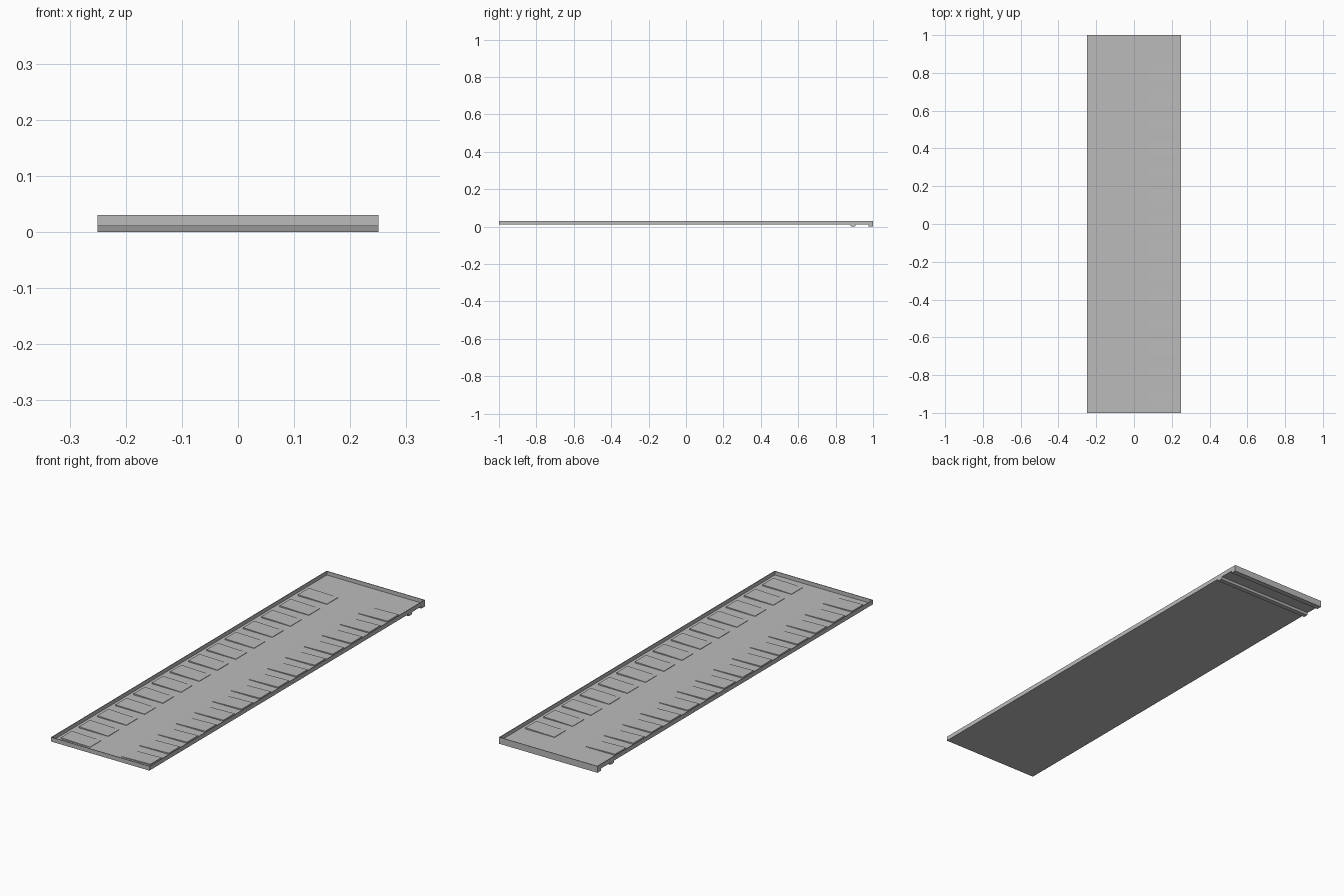
import bpy

if "Cube" in bpy.data.objects:
    bpy.data.objects.remove(bpy.data.objects["Cube"])

grey = bpy.data.materials.new("light_grey")
grey.diffuse_color = (0.5, 0.5, 0.5, 1)
grey.use_nodes = True
grey.node_tree.nodes["Principled BSDF"].inputs["Base Color"].default_value = grey.diffuse_color

HW, HL = 0.25, 1.0          # half width, half length
BASE, FLOOR, TOP = 0.01, 0.0125, 0.03
WALL = 0.003

FACES = [(0, 3, 2, 1), (4, 5, 6, 7), (0, 1, 5, 4),
         (1, 2, 6, 5), (2, 3, 7, 6), (3, 0, 4, 7)]


def make(name, verts, faces):
    mesh = bpy.data.meshes.new(name)
    mesh.from_pydata(verts, [], faces)
    mesh.materials.append(grey)
    obj = bpy.data.objects.new(name, mesh)
    bpy.context.collection.objects.link(obj)
    return obj


def block(name, x0, x1, y0, y1, z0, z_left, z_right, taper=0.0):
    """Box whose top may slope along x and whose underside may narrow in y."""
    a, b = y0 + taper, y1 - taper
    return make(name, [(x0, a, z0), (x1, a, z0), (x1, b, z0), (x0, b, z0),
                       (x0, y0, z_left), (x1, y0, z_right),
                       (x1, y1, z_right), (x0, y1, z_left)], FACES)


# Shallow tray: outer shell, rim, inner walls and floor in one mesh
rings = [(HW, HL, BASE), (HW, HL, TOP),
         (HW - WALL, HL - WALL, TOP), (HW - WALL, HL - WALL, FLOOR)]
verts = [(sx * x, sy * y, z) for x, y, z in rings
         for sx, sy in ((-1, -1), (1, -1), (1, 1), (-1, 1))]
faces = [(3, 2, 1, 0), (12, 13, 14, 15)]
for r in range(3):
    for i in range(4):
        j = (i + 1) % 4
        faces.append((4 * r + i, 4 * r + j, 4 * r + 4 + j, 4 * r + 4 + i))
make("tray", verts, faces)

# Two rows of low treads, higher at the outer ends
PITCH = 0.1323
for i in range(14):
    y = -0.96 + i * PITCH
    block(f"left_tread_{i + 1}", -0.228, -0.08, y, y + 0.08,
          BASE + 0.001, 0.0185, 0.0145)
    block(f"right_tread_{i + 1}", 0.08, 0.228, y, y + 0.08,
          BASE + 0.001, 0.0145, 0.0185)

# Cross bars under the back end
block("hook_bar", -HW, HW, 0.878, 0.908, 0.0, BASE, BASE, 0.004)
block("end_lip", -HW, HW, 0.975, HL, 0.0, BASE, BASE)
